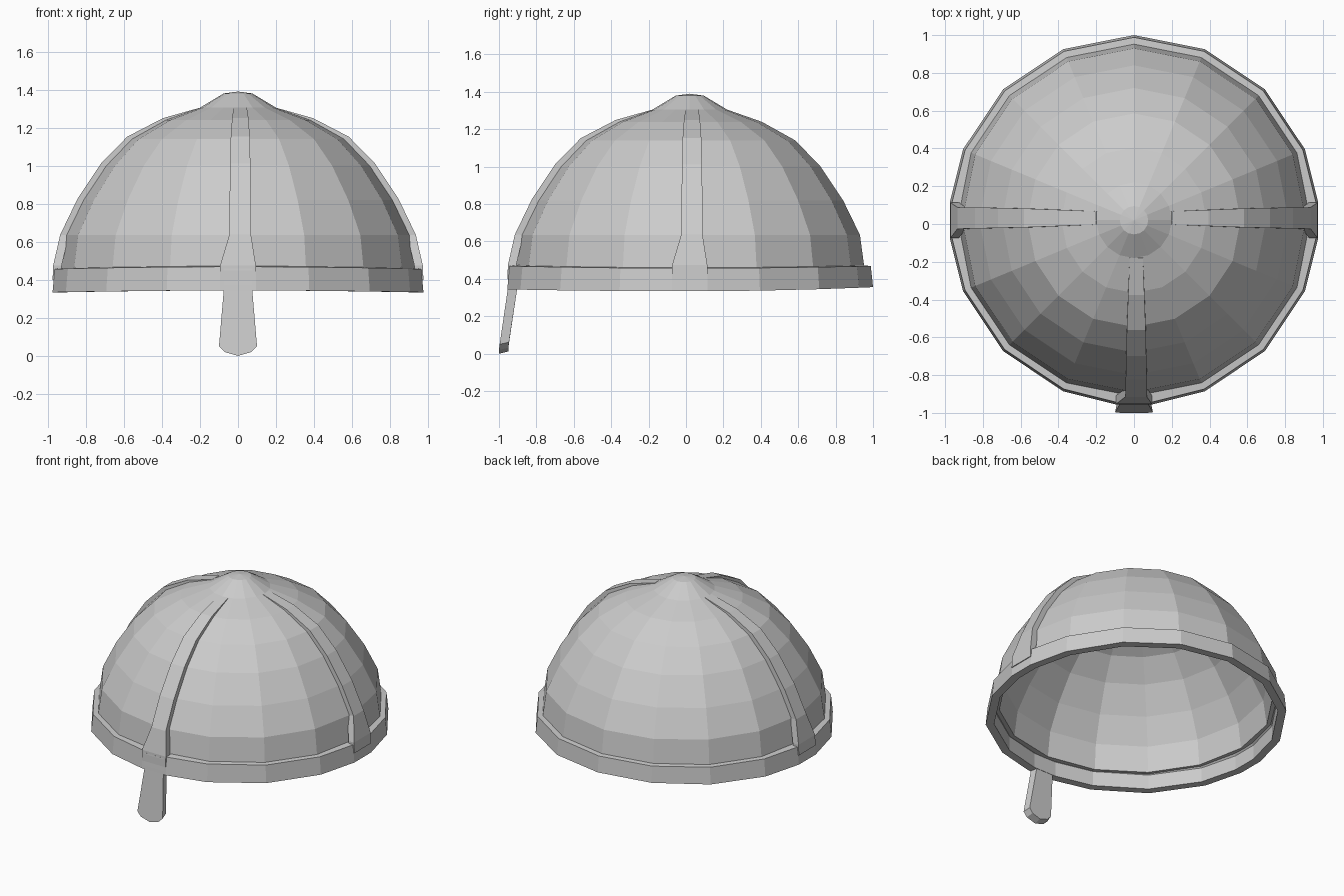
import bpy, bmesh, math

if "Cube" in bpy.data.objects:
    bpy.data.objects.remove(bpy.data.objects["Cube"])

CY = 0.02  # dome axis sits slightly behind the origin
# dome profile (radius, height) from crown to lower edge
DOME = [(0.075, 1.38), (0.20, 1.305), (0.385, 1.24), (0.565, 1.14),
        (0.70, 1.00), (0.82, 0.82), (0.91, 0.635), (0.935, 0.45)]


def make(name, verts, faces):
    me = bpy.data.meshes.new(name)
    me.from_pydata(verts, [], faces)
    bm = bmesh.new()
    bm.from_mesh(me)
    bmesh.ops.recalc_face_normals(bm, faces=bm.faces)
    bm.to_mesh(me)
    bm.free()
    ob = bpy.data.objects.new(name, me)
    bpy.context.collection.objects.link(ob)
    return ob


def polar(r, a, z):
    return (r * math.cos(a), CY + r * math.sin(a), z)


def bridge(n, m, closed):
    """Quads joining n consecutive closed rings of m vertices."""
    last = n if closed else n - 1
    return [(i * m + j, i * m + (j + 1) % m,
             (i + 1) % n * m + (j + 1) % m, (i + 1) % n * m + j)
            for i in range(last) for j in range(m)]


# Dome: 16-sided shell with a small pointed crown
N = 16
verts = [polar(r, math.tau * k / N, z) for r, z in DOME for k in range(N)]
faces = bridge(len(DOME), N, False)
verts.append((0, CY, 1.39))
faces += [(k, len(verts) - 1, (k + 1) % N) for k in range(N)]
dome = make("dome", verts, faces)
thick = dome.modifiers.new("thickness", 'SOLIDIFY')
thick.thickness = 0.045
thick.offset = -1

# Brow band: corners are cut flat where the three ribs meet it
angles = []
for k in range(N):
    a = math.tau * k / N
    angles += [a - 0.097, a + 0.097] if k in (0, 8, 12) else [a]
verts = []
for a in angles:
    s = math.sin(a)
    low = 0.334 + (0.022 if s > 0 else 0.01) * s * s
    top = 0.457 + 0.012 * s * s
    out = 0.98
    for r, z in ((out, low), (out - 0.012, top), (0.90, top + 0.006), (0.925, top - 0.02), (0.925, low)):
        verts.append(polar(r, a, z))
make("brow_band", verts, bridge(len(angles), 5, True))

# Ribs: raised straps fading into the crown and flaring at the band
# stations: (radius, height, half width, wall depth)
RIB = [(0.20, 1.305, 0.035, 0.015), (0.395, 1.25, 0.043, 0.03),
       (0.582, 1.153, 0.05, 0.035), (0.72, 1.012, 0.053, 0.04),
       (0.843, 0.828, 0.056, 0.045), (0.935, 0.637, 0.057, 0.045),
       (0.972, 0.475, 0.094, 0.045), (0.975, 0.40, 0.094, 0.045)]


def rib(name, a):
    c, s = math.cos(a), math.sin(a)
    vs = []
    for r, z, w, d in RIB:
        dz = d * max(0, z - 0.6)
        for rr, side, zz in ((r, -w, z), (r, w, z), (r - d, w, z - dz), (r - d, -w, z - dz)):
            t = side + 0.012 * min(1, max(0, (z - 0.48) * 6))
            # keep every strap shifted toward +x or +y
            t = t if (c > 0.5 or s < -0.5) else t - 0.024 * min(1, max(0, (z - 0.48) * 6))
            vs.append((rr * c - t * s, CY + rr * s + t * c, zz))
    n = len(RIB)
    make(name, vs, bridge(n, 4, False) + [(0, 1, 2, 3), tuple(range(4 * n - 4, 4 * n))])


rib("right_rib", 0)
rib("left_rib", math.pi)
rib("front_rib", -math.pi / 2)

# Nose guard: tapered slab with a blunt pointed tip
outline = [(-0.075, 0.46), (-0.075, 0.345), (-0.10, 0.05), (-0.07, 0.02),
           (0, 0.0), (0.07, 0.02), (0.10, 0.05), (0.075, 0.345), (0.075, 0.46)]


def slab_y(z):
    return -0.953 - 0.047 * min(1, max(0, (0.345 - z) / 0.32))


m = len(outline)
verts = [(x, slab_y(z), z) for x, z in outline]
verts += [(x * 0.9, slab_y(z) + 0.05, z + (0.012 if z < 0.1 else 0)) for x, z in outline]
make("nose_guard", verts, bridge(2, m, False) + [tuple(range(m)), tuple(range(m, 2 * m))])
